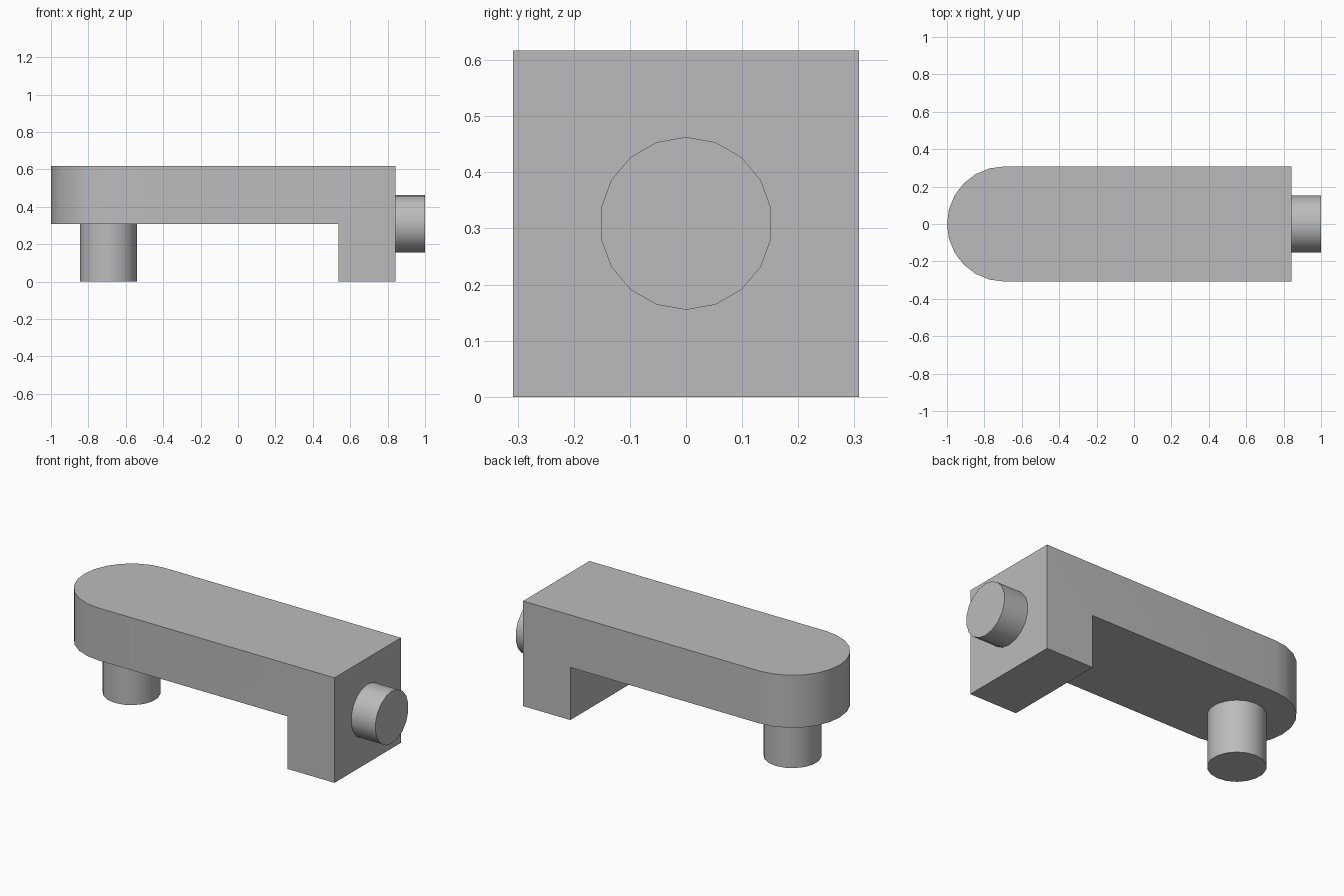
import bpy, bmesh
from math import cos, sin, pi, radians
from mathutils import Matrix, Vector

cube = bpy.data.objects.get("Cube")
if cube:
    bpy.data.objects.remove(cube)

HALF = 0.308            # half width of the arm
MID, TOP = 0.309, 0.617 # underside and top of the arm
END, FOOT = 0.843, 0.536
ROUND = HALF - 1        # centre of the rounded end
PEG = 0.154

grey = bpy.data.materials.new("plain grey")
grey.use_nodes = True
COLOUR = (0.5, 0.5, 0.5, 1)
grey.diffuse_color = COLOUR
grey.node_tree.nodes["Principled BSDF"].inputs["Base Color"].default_value = COLOUR


def finish(name, bm):
    bmesh.ops.recalc_face_normals(bm, faces=bm.faces)
    mesh = bpy.data.meshes.new(name)
    bm.to_mesh(mesh)
    bm.free()
    mesh.materials.append(grey)
    obj = bpy.data.objects.new(name, mesh)
    bpy.context.collection.objects.link(obj)
    bpy.ops.object.select_all(action='DESELECT')
    obj.select_set(True)
    bpy.context.view_layer.objects.active = obj
    bpy.ops.object.shade_smooth_by_angle(angle=radians(30))


def extrude(bm, faces, z):
    result = bmesh.ops.extrude_face_region(bm, geom=faces)
    verts = [v for v in result["geom"] if isinstance(v, bmesh.types.BMVert)]
    bmesh.ops.translate(bm, verts=verts, vec=(0, 0, z))


# Arm with a rounded end and a square foot drawn down from the other end
bm = bmesh.new()
steps = 12
arc = [(ROUND - HALF * sin(pi * i / steps), HALF * cos(pi * i / steps))
       for i in range(steps + 1)]
outline = [(FOOT, HALF)] + arc + [(FOOT, -HALF)]
ring = [bm.verts.new((x, y, TOP)) for x, y in outline]
corners = [bm.verts.new((END, y, TOP)) for y in (-HALF, HALF)]
slab = [bm.faces.new(ring), bm.faces.new([ring[0], ring[-1]] + corners)]
extrude(bm, slab, MID - TOP)
bmesh.ops.recalc_face_normals(bm, faces=bm.faces)
bm.faces.ensure_lookup_table()
under = [f for f in bm.faces
         if f.normal.z < -0.9 and f.calc_center_median().x > FOOT]
extrude(bm, under, -MID)
bmesh.ops.delete(bm, geom=[f for f in under if f.is_valid], context='FACES_ONLY')
bmesh.ops.dissolve_limit(bm, angle_limit=radians(1), verts=bm.verts, edges=bm.edges)
finish("arm_with_foot", bm)


# Round pegs: one standing under the rounded end, one out of the square end
def peg(name, start, end):
    start, end = Vector(start), Vector(end)
    axis = end - start
    turn = axis.to_track_quat('Z', 'Y').to_matrix().to_4x4()
    bm = bmesh.new()
    bmesh.ops.create_cone(bm, cap_ends=True, segments=18, radius1=PEG, radius2=PEG,
                          depth=axis.length,
                          matrix=Matrix.Translation((start + end) / 2) @ turn)
    finish(name, bm)


peg("standing_peg", (ROUND, 0, MID), (ROUND, 0, 0))
peg("side_peg", (END, 0, MID), (1, 0, MID))
